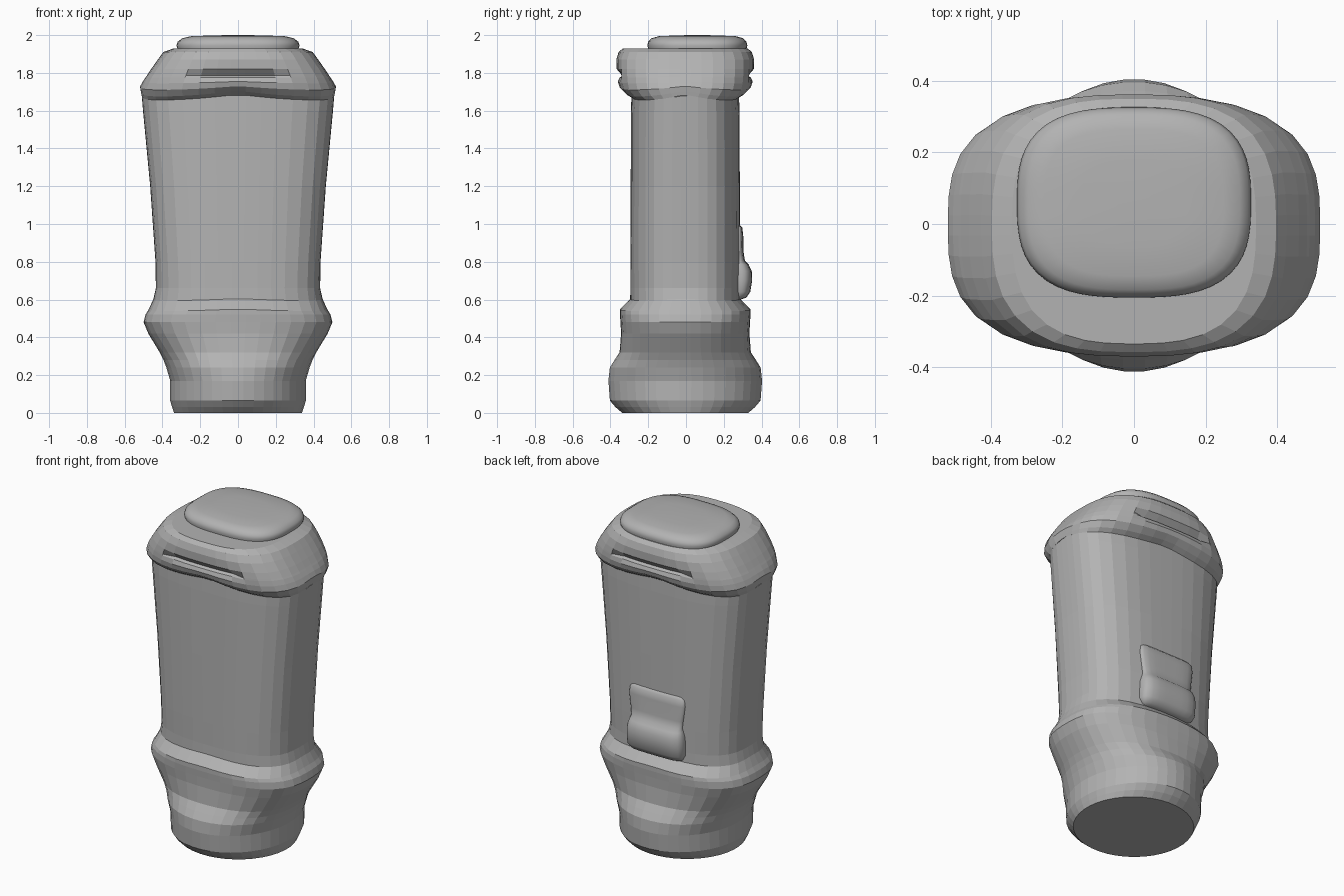
import bpy, bmesh
from math import sin, cos, pi

cube = bpy.data.objects.get("Cube")
if cube:
    bpy.data.objects.remove(cube, do_unlink=True)

grey = bpy.data.materials.new("mid grey")
grey.use_nodes = True
grey.diffuse_color = (0.45, 0.45, 0.45, 1)
grey.node_tree.nodes["Principled BSDF"].inputs["Base Color"].default_value = (0.45, 0.45, 0.45, 1)


def oval(rx, ry, n, count):
    """Points of a rounded-box oval, larger n is squarer."""
    pts = []
    for i in range(count):
        a = 2 * pi * (i + 0.5) / count
        c, s = cos(a), sin(a)
        r = (abs(c) ** n + abs(s) ** n) ** (-1 / n)
        pts.append((rx * r * c, ry * r * s, abs(sin(2 * a))))
    return pts


def loft(name, rings, count, cy, smooth=None):
    """Skin rings of (z, half width, half depth, squareness, corner dip, slot depth)."""
    bm = bmesh.new()
    loops = []
    for z, rx, ry, n, dip, slot in rings:
        loop = []
        for x, y, corner in oval(rx, ry, n, count):
            if slot and abs(x) < 0.27:
                y -= slot if y > 0 else -slot
            loop.append(bm.verts.new((x, y + cy, z - dip * corner)))
        loops.append(loop)
    for a, b in zip(loops, loops[1:]):
        for i in range(count):
            j = (i + 1) % count
            bm.faces.new((a[i], a[j], b[j], b[i]))
    bm.faces.new(loops[0][::-1])
    bm.faces.new(loops[-1])
    mesh = bpy.data.meshes.new(name)
    bm.to_mesh(mesh)
    bm.free()
    mesh.materials.append(grey)
    obj = bpy.data.objects.new(name, mesh)
    bpy.context.collection.objects.link(obj)
    if smooth:
        bpy.ops.object.select_all(action="DESELECT")
        obj.select_set(True)
        bpy.context.view_layer.objects.active = obj
        bpy.ops.object.shade_smooth_by_angle(angle=smooth)
    return obj


# Round foot, swelling collar and tapered grip
base = [
    (0, .34, .335, 2, 0, 0), (.03, .35, .37, 2, 0, 0), (.065, .36, .4, 2, 0, 0),
    (.17, .36, .408, 2, 0, 0), (.24, .38, .4, 2.1, 0, 0), (.28, .395, .375, 2.2, 0, 0),
    (.32, .415, .348, 2.4, 0, 0), (.42, .475, .34, 2.6, 0, 0), (.48, .5, .343, 2.7, 0, 0),
    (.52, .49, .346, 2.7, 0, 0), (.55, .473, .346, 2.7, .01, 0), (.605, .448, .292, 2.8, .01, 0),
    (.66, .435, .29, 2.9, 0, 0), (.8, .437, .29, 3, 0, 0), (1.2, .465, .289, 3, 0, 0),
    (1.6, .503, .287, 3, 0, 0),
]
loft("grip_body", base + [(1.69, .51, .285, 3, .03, 0)], 40, -.004)

# Overhanging cap with a shallow slot across front and back
cap = [
    (1.685, .51, .283, 3, .03, 0), (1.705, .514, .315, 3, .03, 0), (1.73, .519, .348, 3, .02, 0),
    (1.755, .505, .357, 3, .01, 0), (1.775, .49, .36, 3, 0, .012), (1.785, .483, .361, 3, 0, .03),
    (1.82, .46, .363, 3, 0, 0), (1.87, .425, .365, 2.9, 0, 0), (1.91, .396, .353, 2.8, 0, 0),
    (1.93, .34, .33, 2.8, 0, 0),
]
loft("cap", cap, 40, -.004)

# Soft pad on the cap
pad = [
    (1.92, .318, .258, 2.9, 0, 0), (1.945, .326, .265, 2.9, 0, 0), (1.965, .319, .26, 2.9, 0, 0),
    (1.983, .295, .243, 2.9, 0, 0), (1.994, .25, .205, 2.9, 0, 0), (1.998, .15, .12, 2.6, 0, 0),
    (2, .05, .04, 2, 0, 0),
]
loft("top_pad", pad, 64, .06, 1.0)

# Two-step button low on the back
button = [
    (.6, .15, .02, 4, 0, 0), (.61, .175, .05, 4, 0, 0), (.64, .19, .07, 4, 0, 0),
    (.7, .19, .08, 4, 0, 0), (.75, .188, .078, 4, 0, 0), (.785, .178, .062, 4, 0, 0),
    (.805, .172, .042, 4, 0, 0), (.85, .178, .035, 4, 0, 0), (.94, .19, .033, 4, 0, 0),
    (.98, .185, .028, 4, 0, 0), (1, .16, .01, 4, 0, 0),
]
loft("back_button", button, 32, .27, 1.0)
